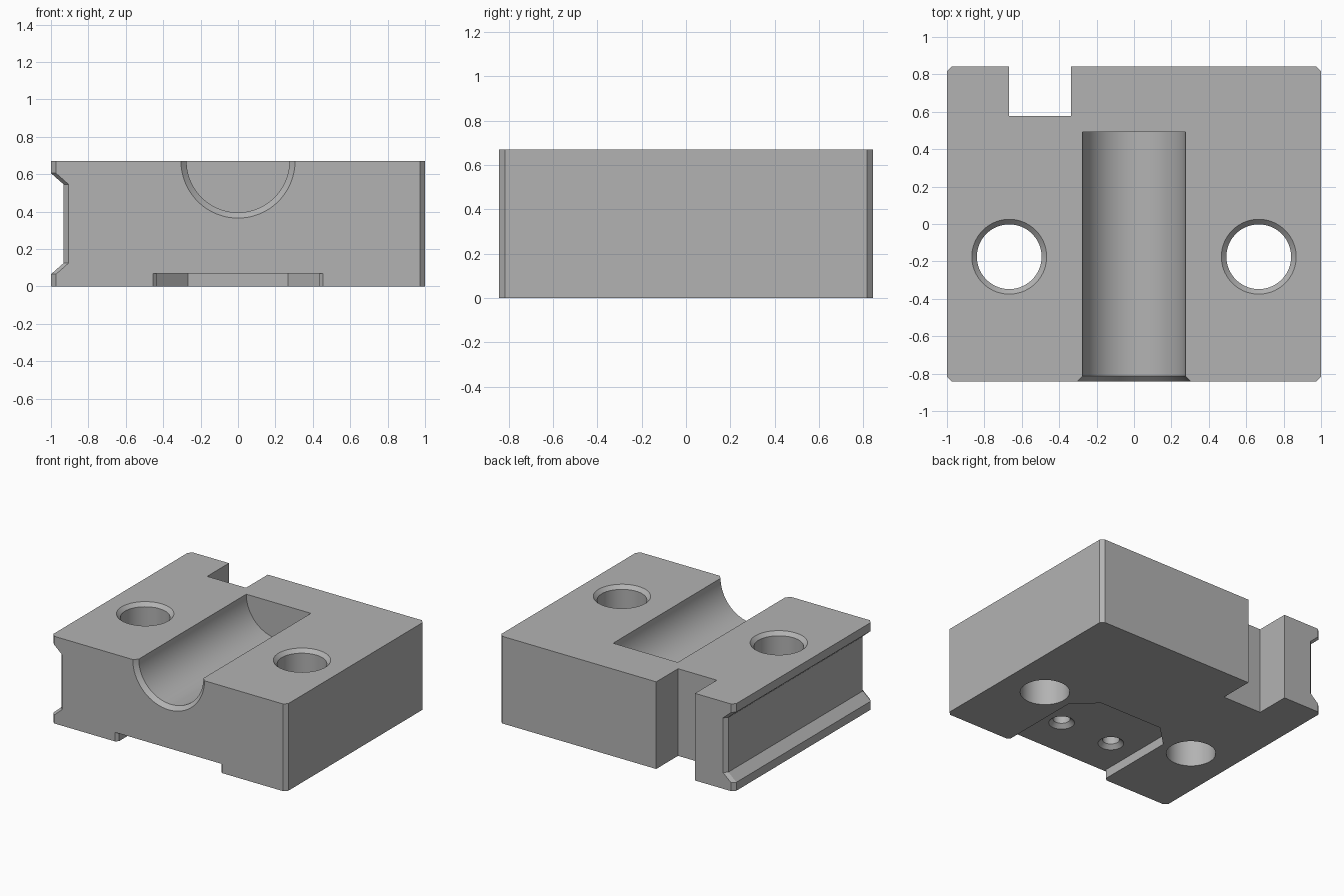
import bpy, bmesh
from math import cos, sin, tau, radians
from mathutils import Vector

cube = bpy.data.objects.get("Cube")
if cube:
    bpy.data.objects.remove(cube, do_unlink=True)

HALF_Y, HEIGHT, CHAMFER = 0.843, 0.67, 0.027

grey = bpy.data.materials.new("plain grey")
grey.use_nodes = True
grey.diffuse_color = (0.45, 0.45, 0.45, 1)
grey.node_tree.nodes["Principled BSDF"].inputs["Base Color"].default_value = grey.diffuse_color


def loft(name, loops):
    """Closed solid skinned through loops with equal point counts."""
    bm = bmesh.new()
    rings = [[bm.verts.new(p) for p in loop] for loop in loops]
    n = len(rings[0])
    for a, b in zip(rings, rings[1:]):
        for i in range(n):
            j = (i + 1) % n
            bm.faces.new((a[i], a[j], b[j], b[i]))
    bm.faces.new(rings[0])
    bm.faces.new(rings[-1])
    bmesh.ops.recalc_face_normals(bm, faces=bm.faces)
    mesh = bpy.data.meshes.new(name)
    bm.to_mesh(mesh)
    bm.free()
    mesh.materials.append(grey)
    obj = bpy.data.objects.new(name, mesh)
    bpy.context.collection.objects.link(obj)
    return obj


def turned(name, centre, axis, profile, sides=64):
    """Solid of revolution; profile holds (radius, position along axis)."""
    axis = Vector(axis)
    u = axis.orthogonal().normalized()
    v = axis.cross(u)
    angles = [tau * (i + 0.5) / sides for i in range(sides)]
    return loft(name, [[Vector(centre) + axis * h + r * (u * cos(a) + v * sin(a))
                        for a in angles] for r, h in profile])


# Block with a flared side channel and chamfered upright edges
side = [(1, 0), (1, HEIGHT), (-1, HEIGHT), (-1, 0.605), (-0.932, 0.545),
        (-0.932, 0.125), (-1, 0.065), (-1, 0)]


def section(y, inset):
    return [(x - inset if x > 0 else x + inset, y, z) for x, z in side]


block = loft("clamp_block", [section(-HALF_Y, CHAMFER), section(CHAMFER - HALF_Y, 0),
                             section(HALF_Y - CHAMFER, 0), section(HALF_Y, CHAMFER)])

cutters = []

# Half-round trough with a chamfered mouth
cutters.append(turned("trough_cutter", (0, 0, HEIGHT), (0, 1, 0),
                      [(0.335, -HALF_Y - 0.03), (0.275, -HALF_Y + 0.03), (0.275, 0.493)], 96))

# Back notch
notch = [(-0.667, 0.578), (-0.337, 0.578), (-0.337, 1), (-0.667, 1)]
cutters.append(loft("notch_cutter", [[(x, y, z) for x, y in notch] for z in (-0.1, 0.8)]))

# Underside pocket, open at the front
half = [(0.48, -0.868), (0.435, -0.823), (0.435, -0.2), (0.268, -0.038)]
pocket = half + [(-x, y) for x, y in reversed(half)]
cutters.append(loft("pocket_cutter", [[(x, y, z) for x, y in pocket] for z in (-0.1, 0.07)]))

for s in (-1, 1):
    # Bolt holes countersunk from above
    cutters.append(turned("bolt_hole_cutter", (s * 0.667, -0.175, 0), (0, 0, 1),
                          [(0.173, -0.1), (0.173, HEIGHT - 0.027), (0.227, HEIGHT + 0.027)]))
    # Small blind holes in the pocket floor
    cutters.append(turned("screw_hole_cutter", (s * 0.225, -0.52, 0), (0, 0, 1),
                          [(0.12, 0.04), (0.06, 0.1), (0.06, 0.38)], 48))

bpy.ops.object.select_all(action='DESELECT')
block.select_set(True)
bpy.context.view_layer.objects.active = block
for cutter in cutters:
    cutter.hide_render = True
    mod = block.modifiers.new(cutter.name, 'BOOLEAN')
    mod.operation = 'DIFFERENCE'
    mod.solver = 'EXACT'
    mod.object = cutter
    bpy.ops.object.modifier_apply(modifier=mod.name)
    bpy.data.objects.remove(cutter, do_unlink=True)

bpy.ops.object.shade_smooth_by_angle(angle=radians(20))
